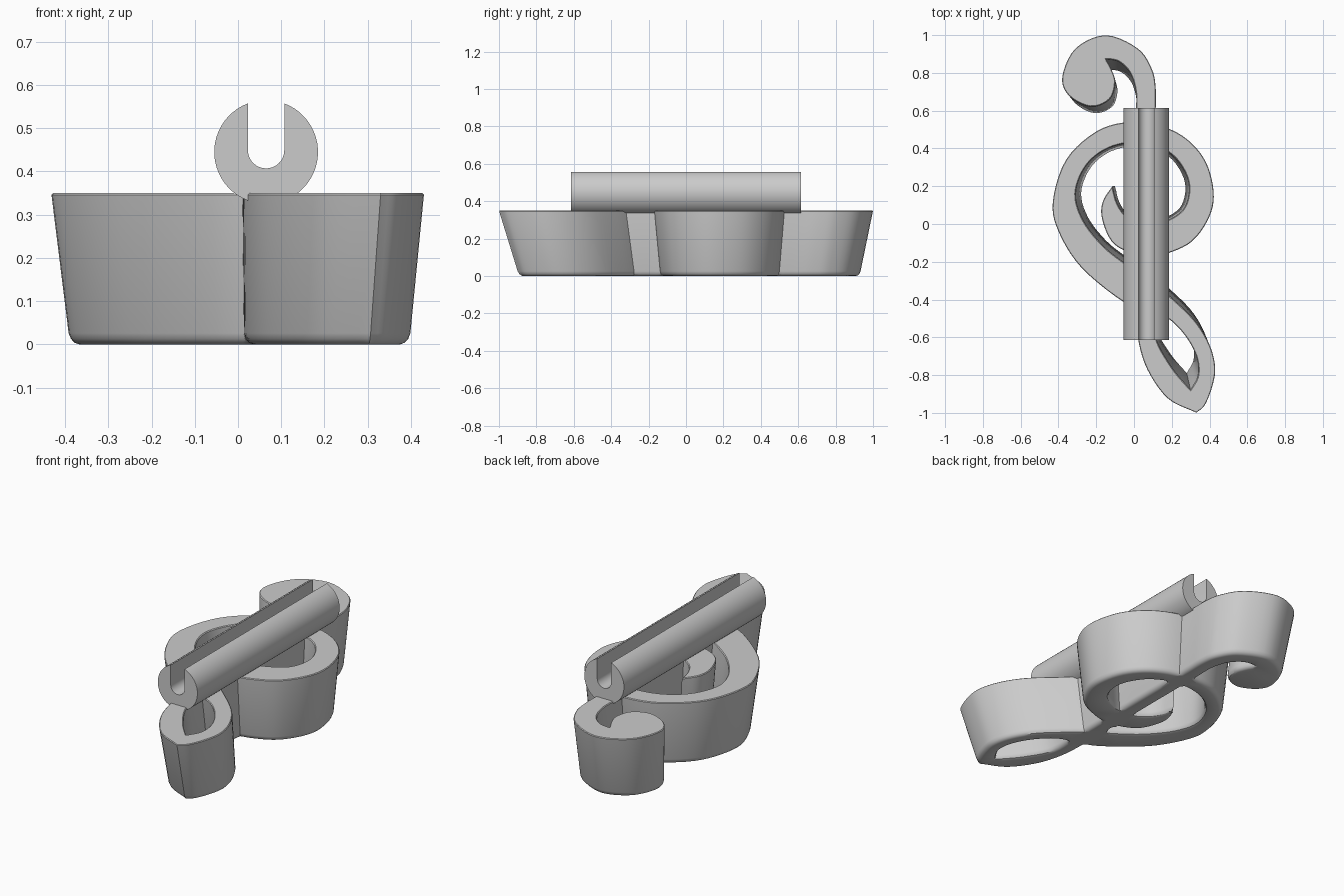
import bpy, bmesh, math
from mathutils import Vector
from mathutils.geometry import delaunay_2d_cdt

if "Cube" in bpy.data.objects:
    bpy.data.objects.remove(bpy.data.objects["Cube"])


def smooth(pts, n=5):
    """Catmull-Rom curve through flat x, y pairs."""
    p = [Vector(pts[i:i + 2]) for i in range(0, len(pts), 2)]
    p = [2 * p[0] - p[1]] + p + [2 * p[-1] - p[-2]]
    out = []
    for a, b, c, d in zip(p, p[1:], p[2:], p[3:]):
        for k in range(n):
            t = k / n
            out.append(0.5 * (2 * b + (c - a) * t + (2 * a - 5 * b + 4 * c - d) * t * t
                              + (3 * b - a - 3 * c + d) * t ** 3))
    return out + [p[-2]]


def stroke(edge_a, edge_b):
    """Closed outline from two smooth edges."""
    pts = smooth(edge_a) + smooth(edge_b)
    return [q for i, q in enumerate(pts) if (q - pts[i - 1]).length > 1e-4]


def inside(pt, poly):
    hit = False
    for a, b in zip(poly, poly[1:] + poly[:1]):
        if (a.y > pt.y) != (b.y > pt.y) and pt.x < a.x + (pt.y - a.y) * (b.x - a.x) / (b.y - a.y):
            hit = not hit
    return hit


def finish(bm, name):
    bmesh.ops.recalc_face_normals(bm, faces=bm.faces)
    me = bpy.data.meshes.new(name)
    bm.to_mesh(me)
    bm.free()
    ob = bpy.data.objects.new(name, me)
    bpy.context.collection.objects.link(ob)
    bpy.ops.object.select_all(action='DESELECT')
    ob.select_set(True)
    bpy.context.view_layer.objects.active = ob
    bpy.ops.object.shade_smooth_by_angle(angle=math.radians(32))
    return ob


# Clef strokes: hook with ball, stem with tail, big spiral
hook = stroke(
    [.115, .45, .115, .6, .115, .72, .095, .82, .02, .93, -.15, 1.0, -.31, .93, -.38, .78,
     -.345, .68, -.23, .622, -.13, .66, -.10, .75, -.12, .82, -.15, .875],
    [-.15, .875, -.08, .86, -.02, .80, .01, .70, .01, .58, .01, .45])
stem = stroke(
    [.01, .5, .01, .1, .01, -.25, .01, -.42, .02, -.6, .07, -.77, .18, -.925, .33, -1.0],
    [.30, -.88, .2, -.76, .115, -.6, .115, -.42, .115, -.25, .115, .1, .115, .5])
spiral = stroke(
    [.33, -1.0, .375, -.96, .415, -.86, .43, -.76, .40, -.64, .32, -.51, .18, -.375, .06, -.28,
     -.06, -.2, -.17, -.11, -.27, .02, -.31, .16, -.26, .30, -.16, .39, -.03, .43, .10, .42,
     .22, .35, .29, .22, .27, .09, .18, .02, .06, -.01, -.04, .04, -.09, .11, -.115, .20],
    [-.115, .20, -.165, .12, -.17, .03, -.12, -.09, -.03, -.15, .08, -.17, .18, -.155, .31, -.09,
     .40, .04, .422, .17, .38, .33, .28, .45, .14, .52, -.03, .54, -.2, .49, -.36, .34,
     -.43, .12, -.40, -.04, -.28, -.23, -.06, -.41, .08, -.46, .18, -.50, .27, -.59, .33, -.70,
     .34, -.80, .30, -.88])
strokes = [hook, stem, spiral]

# Merge the strokes into one flat triangulated shape
verts, edges = [], []
for poly in strokes:
    s, n = len(verts), len(poly)
    verts += poly
    edges += [(s + i, s + (i + 1) % n) for i in range(n)]
v2, _, tris, *_ = delaunay_2d_cdt(verts, edges, [], 0, 1e-4)
tris = [t for t in tris
        if any(inside((v2[t[0]] + v2[t[1]] + v2[t[2]]) / 3, p) for p in strokes)]
directed = {(t[i], t[(i + 1) % 3]) for t in tris for i in range(3)}
border = [(a, b) for a, b in directed if (b, a) not in directed]
normal = {}
for a, b in border:
    d = (v2[b] - v2[a]).normalized()
    for i in (a, b):
        normal[i] = normal.get(i, Vector((0, 0))) + Vector((d.y, -d.x))
used = {i for t in tris for i in t}

# Tapered clef body with rounded bottom edge
bm = bmesh.new()
H, taper, centre = 0.35, 0.09, Vector((0.05, 0.2))
layers = [(.35, .004), (.346, 0), (.026, 0), (.013, .004), (.004, .012), (0, .024)]
rings = []
for k, (z, inset) in enumerate(layers):
    ring = {}
    for i in used:
        if i not in normal and 0 < k < len(layers) - 1:
            continue
        p = v2[i].copy()
        if i in normal:
            p -= normal[i].normalized() * inset
        p = centre + (p - centre) * (1 - taper * (1 - z / H))
        ring[i] = bm.verts.new((p.x, p.y, z))
    rings.append(ring)
for t in tris:
    bm.faces.new([rings[0][i] for i in t])
    bm.faces.new([rings[-1][i] for i in reversed(t)])
for up, low in zip(rings, rings[1:]):
    for a, b in border:
        bm.faces.new((up[b], up[a], low[a], low[b]))
finish(bm, "clef_body")

# Slotted round clip bar along the top
cx, cz, R, w = 0.065, 0.445, 0.12, 0.042
a0 = math.asin(w / R)
profile = []
for k in range(49):
    a = a0 + (2 * math.pi - 2 * a0) * k / 48
    profile.append((cx + R * math.sin(a), cz + R * math.cos(a)))
for k in range(17):
    a = math.pi + math.pi * k / 16
    profile.append((cx + w * math.cos(a), cz + .004 + w * math.sin(a)))
bm = bmesh.new()
face = bm.faces.new([bm.verts.new((x, -0.615, z)) for x, z in profile])
ext = bmesh.ops.extrude_face_region(bm, geom=[face], use_keep_orig=True)
bmesh.ops.translate(bm, vec=(0, 1.23, 0),
                    verts=[g for g in ext['geom'] if isinstance(g, bmesh.types.BMVert)])
finish(bm, "clip_bar")
